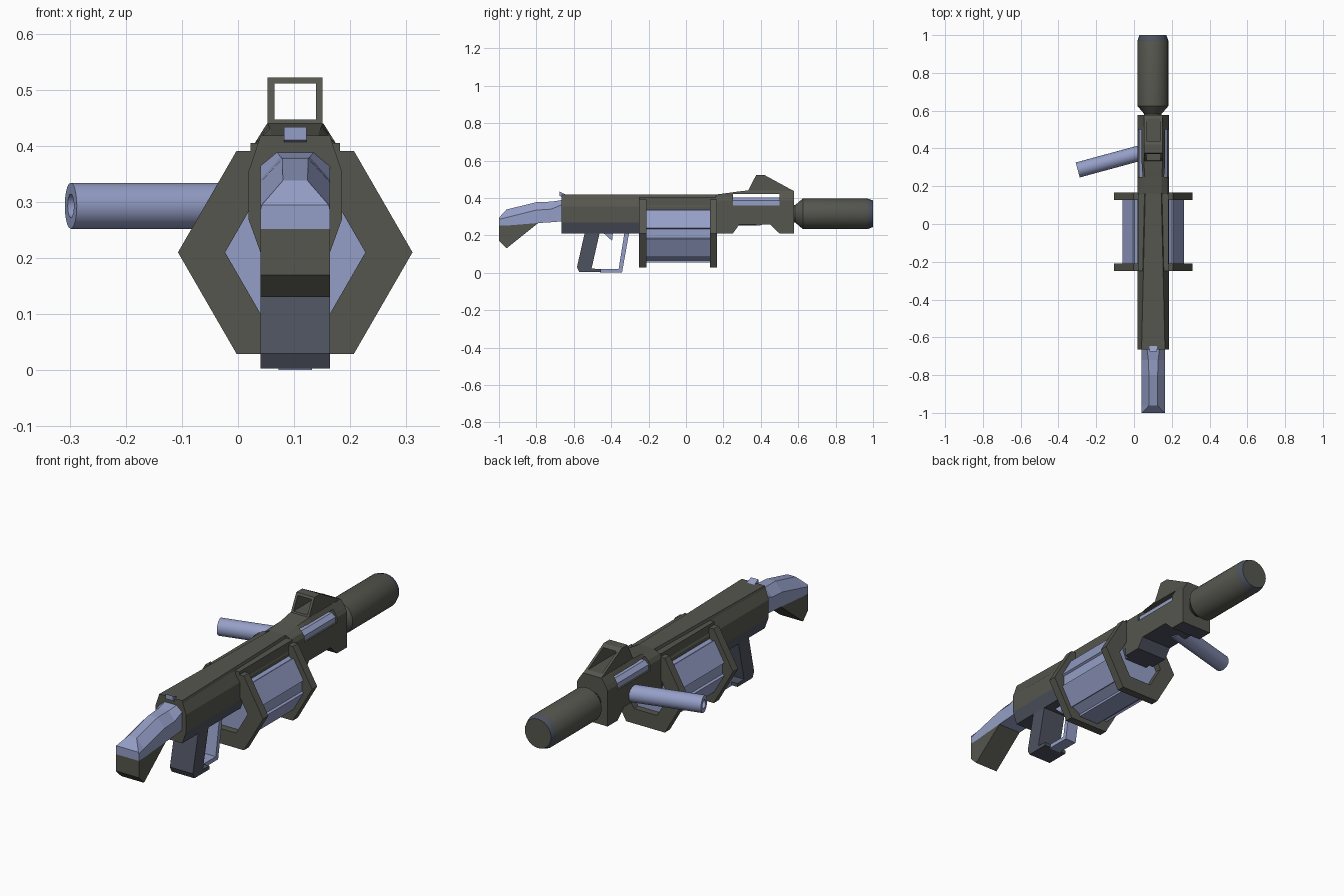
import bpy, bmesh, math
from mathutils import Vector

if "Cube" in bpy.data.objects:
    bpy.data.objects.remove(bpy.data.objects["Cube"])

CX = 0.102  # centre line of the launcher


def mat(name, rgb):
    m = bpy.data.materials.new(name)
    m.diffuse_color = (*rgb, 1)
    m.use_nodes = True
    m.node_tree.nodes["Principled BSDF"].inputs["Base Color"].default_value = m.diffuse_color
    return m


OLIVE = mat("olive_grey", (0.093, 0.093, 0.078))
BLUE = mat("pale_blue", (0.30, 0.345, 0.57))
SLATE = mat("dark_slate", (0.075, 0.085, 0.115))


def make(name, verts, faces, *mats):
    me = bpy.data.meshes.new(name)
    me.from_pydata(verts, [], faces)
    bm = bmesh.new()
    bm.from_mesh(me)
    bmesh.ops.recalc_face_normals(bm, faces=bm.faces)
    bm.to_mesh(me)
    bm.free()
    for m in mats:
        me.materials.append(m)
    ob = bpy.data.objects.new(name, me)
    bpy.context.collection.objects.link(ob)
    return ob


def stack(name, rings, *mats, closed=False):
    """Join rings of equal point count; cap the ends unless closed in a loop."""
    n, k = len(rings[0]), len(rings)
    verts = [p for r in rings for p in r]
    faces = [(i * n + j, i * n + (j + 1) % n, (i + 1) % k * n + (j + 1) % n, (i + 1) % k * n + j)
             for i in range(k if closed else k - 1) for j in range(n)]
    if not closed:
        faces += [tuple(range(n)), tuple(range((k - 1) * n, k * n))]
    return make(name, verts, faces, *mats)


def loft(name, sections, *mats):
    """sections: (y, [(half width, z) from bottom to top]), mirrored about CX."""
    rings = []
    for y, half in sections:
        rings.append([(CX + w, y, z) for w, z in half] +
                     [(CX - w, y, z) for w, z in reversed(half)])
    return stack(name, rings, *mats)


def side(name, pts, hw, *mats):
    """Extrude a (y, z) side profile across x."""
    return stack(name, [[(CX + s * hw, y, z) for y, z in pts] for s in (-1, 1)], *mats)


def box(name, y0, y1, z0, z1, hw, *mats):
    return side(name, [(y0, z0), (y1, z0), (y1, z1), (y0, z1)], hw, *mats)


def cut(ob, cutter):
    cutter.hide_render = True
    cutter.hide_viewport = True
    cutter.display_type = 'WIRE'
    b = ob.modifiers.new("cut", 'BOOLEAN')
    b.object, b.operation, b.solver = cutter, 'DIFFERENCE', 'EXACT'


def lathe(name, start, direction, profile, n, *mats, closed=False):
    """Turn a (distance, radius) profile around an axis."""
    d = Vector(direction).normalized()
    u = d.cross(Vector((0, 0, 1))).normalized()
    v = d.cross(u)
    ang = [2 * math.pi * i / n for i in range(n)]
    rings = [[Vector(start) + d * t + (u * math.cos(a) + v * math.sin(a)) * r for a in ang]
             for t, r in profile]
    ob = stack(name, rings, *mats, closed=closed)
    bpy.context.view_layer.objects.active = ob
    ob.select_set(True)
    bpy.ops.object.shade_smooth_by_angle(angle=math.radians(30))
    ob.select_set(False)
    return ob


# Rear receiver: bevelled tube whose top narrows forward, slate lower bevel
rear = loft("rear_receiver",
            [(y, [(0.062, 0.21), (0.083, 0.268), (0.083, 0.355), (t + 0.004, 0.405), (t, 0.418)])
             for y, t in ((-0.665, 0.062), (0.17, 0.042))], OLIVE, SLATE)
for p in rear.data.polygons:
    p.material_index = 1 if p.normal.z < -0.2 else 0

# Front receiver with notched underside
front = loft("front_receiver",
             [(y, [(0.083, zb), (0.083, 0.385), (0.072, 0.405), (t, zt)]) for y, zb, zt, t in (
                 (0.16, 0.21, 0.418, 0.042), (0.25, 0.21, 0.43, 0.045), (0.285, 0.257, 0.435, 0.047),
                 (0.33, 0.257, 0.44, 0.05), (0.45, 0.257, 0.44, 0.05), (0.5, 0.21, 0.44, 0.05),
                 (0.578, 0.21, 0.437, 0.05))], OLIVE, SLATE)
for p in front.data.polygons:
    p.material_index = 1 if p.normal.z < -0.2 else 0
cut(front, box("window_cutter", 0.25, 0.5, 0.36, 0.42, 0.2, OLIVE))
loft("window_rail", [(y, [(0.075, 0.35), (0.075, 0.385), (0.055, 0.402)]) for y in (0.245, 0.505)], BLUE)
box("drum_top_strip", -0.25, 0.16, 0.355, 0.405, 0.08, OLIVE)

# Front sight hood, hollow along the barrel
hood = side("sight_hood", [(0.33, 0.435), (0.375, 0.522), (0.42, 0.522), (0.578, 0.436)], 0.049, OLIVE)
cut(hood, box("sight_cutter", 0.2, 0.7, 0.447, 0.511, 0.037, OLIVE))

# Rear sight tab
side("rear_sight", [(-0.675, 0.41), (-0.675, 0.433), (-0.645, 0.418), (-0.645, 0.40)], 0.02, BLUE)

# Muzzle with slate rim
muzzle = lathe("muzzle", (CX - 0.002, 0, 0.315), (0, 1, 0),
               [(0.56, 0.045), (0.583, 0.046), (0.625, 0.082), (0.97, 0.082), (1.0, 0.071)],
               24, OLIVE, SLATE)
for p in muzzle.data.polygons:
    p.material_index = 1 if p.center.y > 0.975 and p.normal.y < 0.9 else 0

# Side handle with a blind hole in its end
lathe("side_handle", (-0.298, 0.286, 0.293), (0.965, 0.262, 0),
      [(0.03, 0.02), (0, 0.021), (0, 0.041), (0.39, 0.041)], 20, BLUE)

# Drum: six slabs separated by channels
HUB = Vector((CX, 0, 0.21))


def drum_ring(y):
    ring = []
    for i in range(6):
        a = math.radians(30 + 60 * i)
        nx, nz = math.cos(a), math.sin(a)
        for r, t in ((0.145, -0.055), (0.156, -0.055), (0.156, 0.055), (0.145, 0.055)):
            ring.append((CX + r * nx - t * nz, y, 0.21 + r * nz + t * nx))
    return ring


stack("drum", [drum_ring(-0.215), drum_ring(0.135)], BLUE)


# Hexagonal drum plates with open centres
def hexagon(r, y):
    return [(CX + r * math.cos(math.pi / 3 * i), y, 0.21 + r * math.sin(math.pi / 3 * i))
            for i in range(6)]


for name, y0, y1 in (("rear_drum_plate", -0.25, -0.21), ("front_drum_plate", 0.128, 0.167)):
    stack(name, [hexagon(0.209, y0), hexagon(0.209, y1), hexagon(0.125, y1), hexagon(0.125, y0)],
          OLIVE, closed=True)

# Shoulder stock: bevelled upper part and butt pad
loft("stock", [(y, [(0.062, b), (0.062, s), (t, z)]) for y, b, s, t, z in (
    (-1.0, 0.252, 0.285, 0.06, 0.294), (-0.96, 0.252, 0.295, 0.022, 0.338),
    (-0.8, 0.265, 0.335, 0.023, 0.377), (-0.72, 0.27, 0.34, 0.026, 0.38),
    (-0.66, 0.275, 0.365, 0.033, 0.389))], BLUE)
side("butt_pad", [(-1.0, 0.252), (-1.0, 0.17), (-0.96, 0.13), (-0.81, 0.25), (-0.79, 0.266),
                  (-0.96, 0.253)], 0.062, OLIVE)

# Grip, trigger and guard
side("grip", [(-0.54, 0.22), (-0.583, 0.03), (-0.57, 0.003), (-0.455, 0.003), (-0.455, 0.02),
              (-0.505, 0.022), (-0.46, 0.22)], 0.062, SLATE)
side("trigger", [(-0.45, 0.22), (-0.395, 0.17), (-0.39, 0.22)], 0.015, BLUE)
side("trigger_guard", [(-0.46, 0.0), (-0.342, 0.0), (-0.303, 0.22), (-0.328, 0.22),
                       (-0.36, 0.02), (-0.46, 0.02)], 0.03, BLUE)
